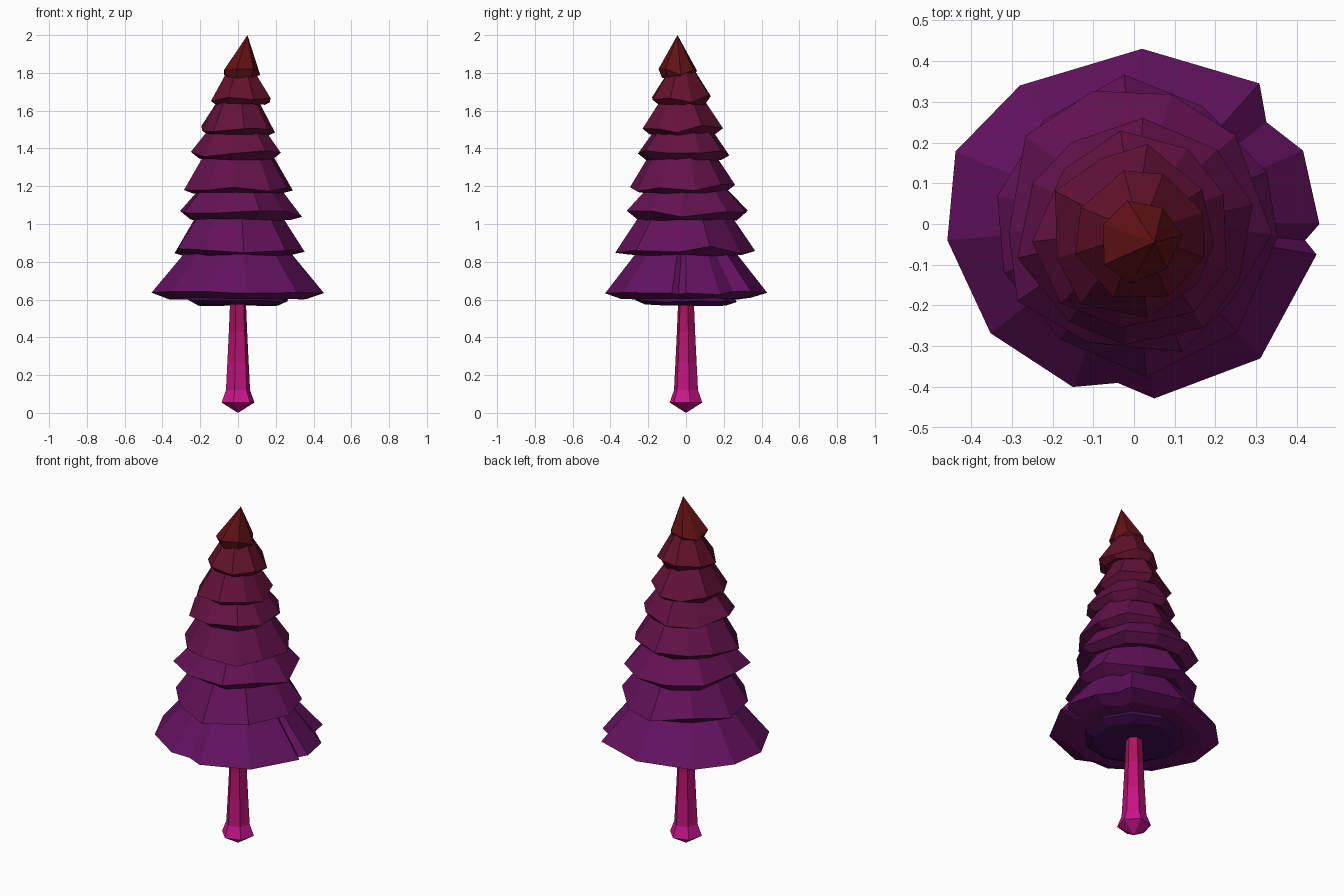
import bpy, random
from math import sin, cos, pi, radians

if "Cube" in bpy.data.objects:
    bpy.data.objects.remove(bpy.data.objects["Cube"])

random.seed(4)


def make_material(name, rgb):
    mat = bpy.data.materials.new(name)
    mat.diffuse_color = (*rgb, 1)
    mat.use_nodes = True
    mat.node_tree.nodes["Principled BSDF"].inputs["Base Color"].default_value = mat.diffuse_color
    return mat


def mix(a, b, t):
    return tuple(p + (q - p) * t for p, q in zip(a, b))


def loft(name, rings, colours, tip=None, base=None):
    """Skin rings from bottom to top; optional points close the ends."""
    n = len(rings[0])
    verts = [v for ring in rings for v in ring]
    faces, slots = [], []
    for k in range(len(rings) - 1):
        for i in range(n):
            a, b = k * n + i, k * n + (i + 1) % n
            faces.append((a, b, b + n, a + n))
            slots.append(min(k, len(colours) - 1))
    if tip:
        verts.append(tip)
        o = (len(rings) - 1) * n
        for i in range(n):
            faces.append((o + i, o + (i + 1) % n, len(verts) - 1))
            slots.append(len(colours) - 1)
    if base:
        verts.append(base)
        for i in range(n):
            faces.append(((i + 1) % n, i, len(verts) - 1))
            slots.append(0)
    mesh = bpy.data.meshes.new(name)
    mesh.from_pydata(verts, [], faces)
    for j, c in enumerate(colours):
        mesh.materials.append(make_material(f"{name}_colour_{j}", c))
    mesh.polygons.foreach_set("material_index", slots)
    mesh.update()
    obj = bpy.data.objects.new(name, mesh)
    bpy.context.collection.objects.link(obj)
    return obj


def scaled_ring(ring, centre, factor, z, wobble=0.0):
    cx, cy = centre
    return [(cx + (x - cx) * factor, cy + (y - cy) * factor,
             z + random.uniform(-wobble, wobble)) for x, y, _ in ring]


PURPLE, RED = (0.125, 0.006, 0.115), (0.125, 0.006, 0.008)
PINK, CRIMSON = (0.60, 0.008, 0.27), (0.42, 0.006, 0.11)

# Trunk: six-sided, flared foot, shallow pointed base
trunk_profile = [(0.055, 0.09), (0.12, 0.066), (0.27, 0.058), (0.43, 0.05), (0.62, 0.042)]
trunk_rings = [[(r * cos(i * pi / 3 + 0.25), r * sin(i * pi / 3 + 0.25), z)
                for i in range(6)] for z, r in trunk_profile]
loft("trunk", trunk_rings, [mix(PINK, CRIMSON, t / 3) for t in range(4)], base=(0, 0, 0))

# Inner collar below the lowest skirt
collar = [(0.27 * cos(a), 0.27 * sin(a), 0.60)
          for a in [i * 2 * pi / 10 + 0.2 for i in range(10)]]
loft("lower_collar", [scaled_ring(collar, (0, 0), 0.8, 0.57, 0.005),
                      scaled_ring(collar, (0, 0), 1.0, 0.592, 0.008),
                      scaled_ring(collar, (0, 0), 0.93, 0.625)],
     [(0.06, 0.004, 0.09)], base=(0, 0, 0.582))

# Lowest skirt: irregular rim with notches, as seen from above
skirt_xy = [(0.455, 0), (0.415, 0.18), (0.325, 0.25), (0.308, 0.345), (0.02, 0.43),
            (-0.28, 0.34), (-0.438, 0.178), (-0.458, -0.04), (-0.352, -0.268),
            (-0.15, -0.40), (-0.04, -0.39), (0.05, -0.428), (0.31, -0.33),
            (0.448, -0.075), (0.42, -0.04)]
skirt = [(x, y, 0.635 + random.uniform(-0.01, 0.01)) for x, y in skirt_xy]
loft("foliage_tier_1", [scaled_ring(skirt, (0, 0), 0.55, 0.612),
                        scaled_ring(skirt, (0, 0), 0.80, 0.605, 0.006),
                        skirt,
                        scaled_ring(skirt, (0, 0), 0.60, 0.855)], [PURPLE])

# Upper tiers: sides, centre, rim radius, rim height, top radius factor, top height
tiers = [(10, (0, 0), 0.355, 0.865, 0.68, 1.03),
         (10, (0, 0), 0.325, 1.055, 0.68, 1.18),
         (10, (0, -0.02), 0.283, 1.195, 0.64, 1.36),
         (9, (0, -0.015), 0.242, 1.372, 0.62, 1.50),
         (9, (0, -0.02), 0.208, 1.505, 0.56, 1.65),
         (8, (0.015, -0.02), 0.163, 1.665, 0.45, 1.81),
         (7, (0.015, -0.04), 0.102, 1.81, 0.0, 2.0)]
for k, (n, c, r, z, top, z_top) in enumerate(tiers):
    phase = random.uniform(0, 1)
    rim = []
    for i in range(n):
        a = 2 * pi * i / n + phase + random.uniform(-0.1, 0.1)
        q = r * random.uniform(0.94, 1.06)
        rim.append((c[0] + q * cos(a), c[1] + q * sin(a), z + random.uniform(-0.022, 0.018)))
    rings = [scaled_ring(rim, c, 0.62, z - 0.02),
             scaled_ring(rim, c, 0.82, z - 0.032, 0.006), rim]
    colour = mix(PURPLE, RED, (k + 1) / 7)
    if top:
        rings.append(scaled_ring(rim, c, top, z_top))
        loft(f"foliage_tier_{k + 2}", rings, [colour])
    else:
        loft(f"foliage_tier_{k + 2}", rings, [colour], tip=(0.05, -0.045, z_top))
